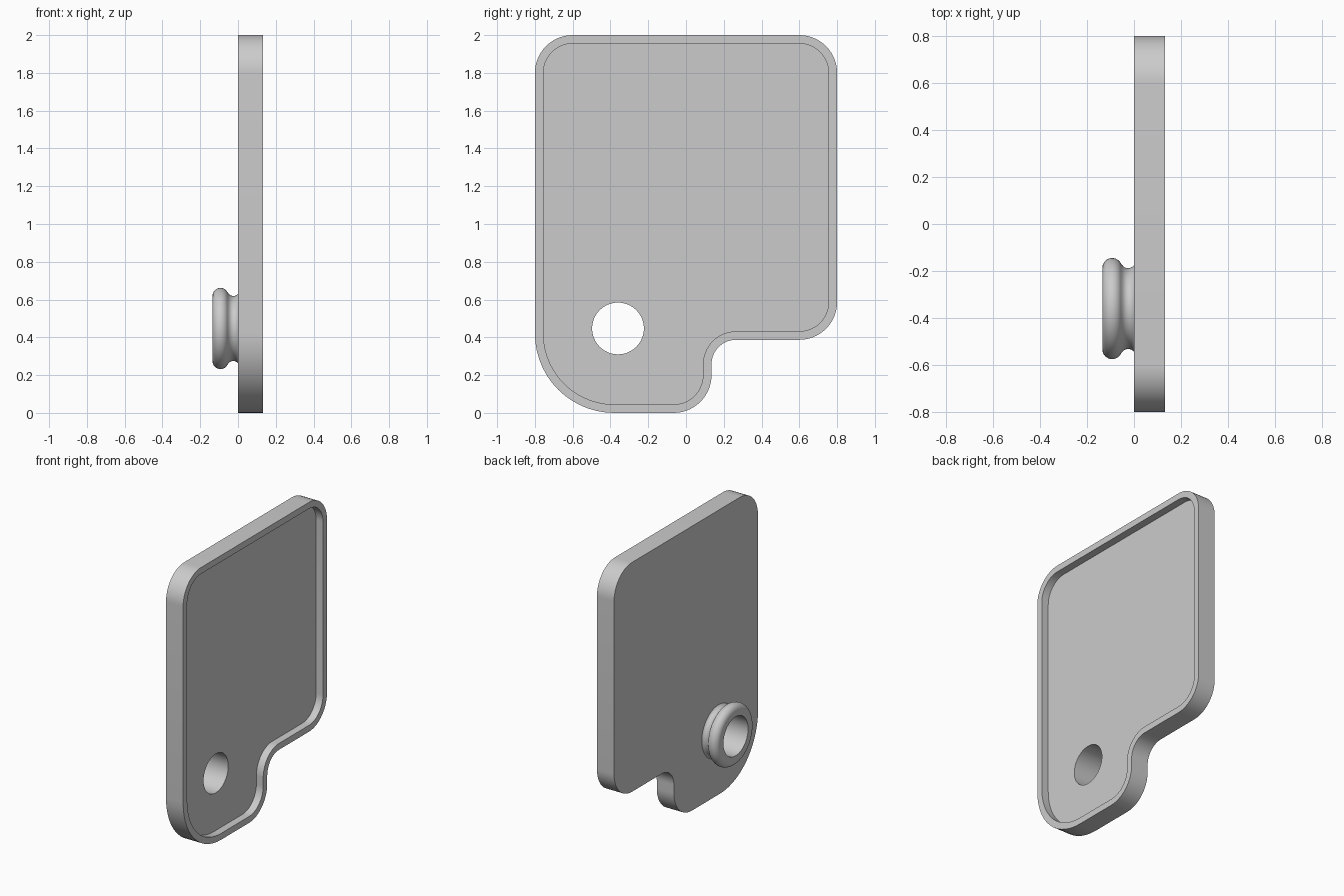
import bpy
import bmesh
from math import sin, cos, pi, radians, atan2
from mathutils import Vector

if "Cube" in bpy.data.objects:
    bpy.data.objects.remove(bpy.data.objects["Cube"], do_unlink=True)

THICK, FLOOR, WALL = 0.133, 0.08, 0.045
HOLE_Y, HOLE_Z, HOLE_R = -0.36, 0.447, 0.137
SEGS = 64

grey = bpy.data.materials.new("light grey")
grey.use_nodes = True
colour = (0.6, 0.6, 0.6, 1)
grey.diffuse_color = colour
grey.node_tree.nodes["Principled BSDF"].inputs["Base Color"].default_value = colour


def finish(bm, name):
    bmesh.ops.recalc_face_normals(bm, faces=bm.faces)
    mesh = bpy.data.meshes.new(name)
    bm.to_mesh(mesh)
    bm.free()
    obj = bpy.data.objects.new(name, mesh)
    bpy.context.collection.objects.link(obj)
    mesh.materials.append(grey)
    bpy.ops.object.select_all(action='DESELECT')
    obj.select_set(True)
    bpy.context.view_layer.objects.active = obj
    bpy.ops.object.shade_smooth_by_angle(angle=radians(35))
    return obj


# Corners of the plate outline, anticlockwise: y, z, radius
CORNERS = [(-0.8, 2, 0.2), (-0.8, 0, 0.42), (0.135, 0, 0.2),
           (0.135, 0.387, 0.13), (0.8, 0.387, 0.2), (0.8, 2, 0.2)]


def outline(inset, steps=14):
    """Rounded outline, moved inwards by inset."""
    points = []
    for i, (y, z, r) in enumerate(CORNERS):
        p = Vector((y, z))
        a = (Vector(CORNERS[i - 1][:2]) - p).normalized()
        b = (Vector(CORNERS[(i + 1) % len(CORNERS)][:2]) - p).normalized()
        convex = a.cross(b) < 0
        centre = p + (a + b) * r
        radius = r - inset if convex else r + inset
        for k in range(steps + 1):
            t = k / steps * pi / 2
            points.append(centre - (b * cos(t) + a * sin(t)) * radius)
    return points


def circle(r):
    return [Vector((HOLE_Y + r * cos(2 * pi * k / SEGS),
                    HOLE_Z + r * sin(2 * pi * k / SEGS))) for k in range(SEGS)]


def ring(bm, points, x):
    return [bm.verts.new((x, p.x, p.y)) for p in points]


def bridge(bm, a, b):
    for i in range(len(a)):
        j = (i + 1) % len(a)
        bm.faces.new((a[i], a[j], b[j], b[i]))


def fill_between(bm, outer, hole):
    edges = []
    for loop in (outer, hole):
        for i, v in enumerate(loop):
            w = loop[(i + 1) % len(loop)]
            edges.append(bm.edges.get((v, w)) or bm.edges.new((v, w)))
    bmesh.ops.triangle_fill(bm, edges=edges, use_beauty=True, use_dissolve=False)


# Tray plate with a raised rim and a through hole
bm = bmesh.new()
back = ring(bm, outline(0), 0)
front = ring(bm, outline(0), THICK)
rim = ring(bm, outline(WALL), THICK)
floor = ring(bm, outline(WALL), FLOOR)
hole_back = ring(bm, circle(HOLE_R), 0)
hole_floor = ring(bm, circle(HOLE_R), FLOOR)
for a, b in ((back, front), (front, rim), (rim, floor), (hole_back, hole_floor)):
    bridge(bm, a, b)
fill_between(bm, back, hole_back)
fill_between(bm, floor, hole_floor)
finish(bm, "tray_plate")

# Grooved collar round the hole: bead, then a hollow neck; profile is (x, radius)
bead, bead_r = Vector((-0.093, 0.173)), 0.042
neck, neck_r = Vector((-0.025, 0.203)), 0.031
meet = atan2(neck.y - bead.y, neck.x - bead.x)
profile = [Vector((0, HOLE_R)), Vector((bead.x - bead_r, HOLE_R))]
for k in range(15):
    t = pi + (meet - pi) * k / 14
    profile.append(bead + Vector((cos(t), sin(t))) * bead_r)
last = radians(-36)
for k in range(1, 11):
    t = meet - pi + (last - meet + pi) * k / 10
    profile.append(neck + Vector((cos(t), sin(t))) * neck_r)
profile[-1].x = 0

bm = bmesh.new()
rings = [ring(bm, circle(p.y), p.x) for p in profile]
for a, b in zip(rings, rings[1:]):
    bridge(bm, a, b)
finish(bm, "collar")
